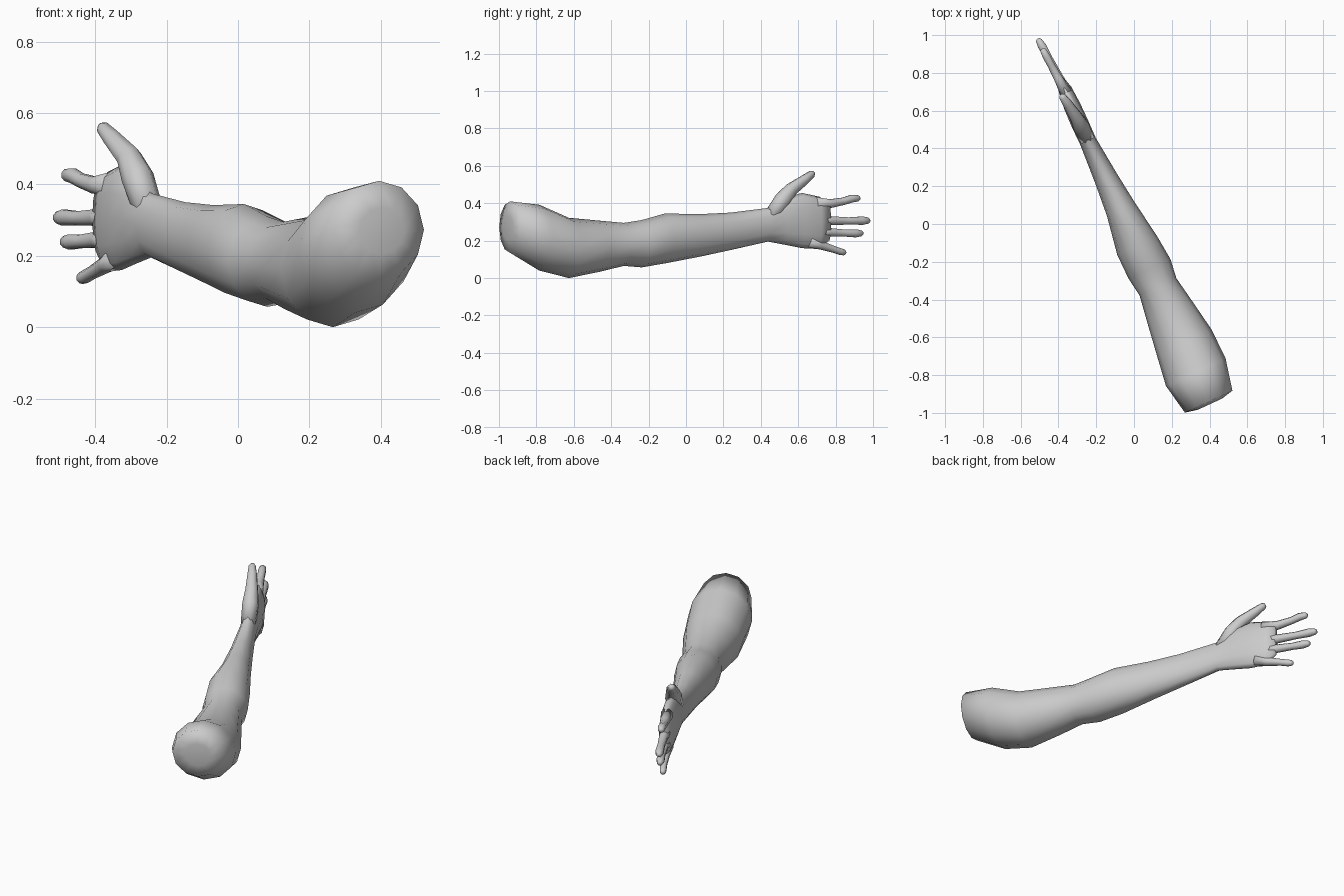
import bpy, bmesh, math
from mathutils import Vector

skin = bpy.data.materials.new("plain grey")
skin.diffuse_color = (0.6, 0.6, 0.6, 1)


def place(s, t, z):
    """Arm frame (s along the arm, t across it) to world."""
    return Vector((0.907 * t - 0.42 * s, 0.907 * s + 0.42 * t, z))


def loft(name, rings):
    """Skin a closed tube over rings of points and cap both ends."""
    bm = bmesh.new()
    loops = [[bm.verts.new(p) for p in ring] for ring in rings]
    n = len(loops[0])
    for a, b in zip(loops, loops[1:]):
        for i in range(n):
            j = (i + 1) % n
            bm.faces.new((a[i], a[j], b[j], b[i]))
    bm.faces.new(loops[0][::-1])
    bm.faces.new(loops[-1])
    bmesh.ops.recalc_face_normals(bm, faces=bm.faces)
    for f in bm.faces:
        f.smooth = True
    mesh = bpy.data.meshes.new(name)
    bm.to_mesh(mesh)
    bm.free()
    mesh.materials.append(skin)
    obj = bpy.data.objects.new(name, mesh)
    bpy.context.collection.objects.link(obj)


def oval(s, t0, t1, z0, z1, n=12):
    """Oval section of the arm, given by its limits."""
    return [place(s, (t0 + t1) / 2 + (t1 - t0) / 2 * math.cos(a),
                  (z0 + z1) / 2 + (z1 - z0) / 2 * math.sin(a))
            for a in (2 * math.pi * i / n for i in range(n))]


def finger(name, path, n=8):
    """Tapered tube along (s, t, z, radius) points with a rounded tip."""
    pts = [Vector(p[:3]) for p in path]
    rad = [p[3] for p in path]
    d = (pts[-1] - pts[-2]).normalized()
    pts.append(pts[-1] + d * rad[-1] * 0.65)
    rad.append(rad[-1] * 0.55)
    rings = []
    for i, p in enumerate(pts):
        d = pts[min(i + 1, len(pts) - 1)] - pts[max(i - 1, 0)]
        up = Vector((-d.z, 0, d.x)).normalized()
        side = d.cross(up).normalized()
        rings.append([place(*(p + rad[i] * (up * math.sin(a) + side * math.cos(a))))
                      for a in (2 * math.pi * (k + 0.5) / n for k in range(n))])
    loft(name, rings)


# Upper arm, elbow, forearm and palm: s, inner t, outer t, bottom z, top z
loft("arm_and_palm", [oval(*r) for r in (
    (-1.035, -0.105, 0.035, 0.205, 0.335),
    (-1.02, -0.175, 0.102, 0.135, 0.410),
    (-0.85, -0.207, 0.141, 0.040, 0.392),
    (-0.68, -0.182, 0.138, 0.000, 0.322),
    (-0.50, -0.155, 0.108, 0.033, 0.307),
    (-0.355, -0.132, 0.083, 0.065, 0.295),
    (-0.25, -0.148, 0.097, 0.057, 0.310),
    (-0.11, -0.149, 0.084, 0.078, 0.345),
    (0.10, -0.112, 0.052, 0.115, 0.342),
    (0.28, -0.096, 0.030, 0.150, 0.350),
    (0.50, -0.082, 0.008, 0.195, 0.375),
    (0.60, -0.083, 0.010, 0.178, 0.430),
    (0.70, -0.080, 0.010, 0.160, 0.455),
    (0.80, -0.068, 0.004, 0.155, 0.435),
    (0.86, -0.052, -0.012, 0.200, 0.405))])

# Thumb and fingers
finger("thumb", [(0.52, -0.037, 0.33, 0.042), (0.59, -0.037, 0.42, 0.046),
                 (0.64, -0.040, 0.475, 0.036), (0.725, -0.052, 0.527, 0.027),
                 (0.770, -0.060, 0.557, 0.020)])
finger("index_finger", [(0.78, -0.035, 0.400, 0.034), (0.87, -0.040, 0.398, 0.025),
                        (0.95, -0.045, 0.411, 0.021), (1.00, -0.048, 0.425, 0.022),
                        (1.035, -0.050, 0.426, 0.018)])
finger("middle_finger", [(0.78, -0.032, 0.310, 0.034), (0.87, -0.034, 0.307, 0.025),
                         (0.98, -0.040, 0.305, 0.021), (1.06, -0.046, 0.307, 0.024),
                         (1.093, -0.049, 0.307, 0.018)])
finger("ring_finger", [(0.78, -0.032, 0.245, 0.034), (0.86, -0.034, 0.245, 0.024),
                       (0.96, -0.040, 0.240, 0.020), (1.02, -0.044, 0.239, 0.023),
                       (1.053, -0.047, 0.239, 0.017)])
finger("little_finger", [(0.74, -0.032, 0.197, 0.034), (0.81, -0.034, 0.175, 0.024),
                         (0.89, -0.038, 0.153, 0.019), (0.93, -0.042, 0.141, 0.019),
                         (0.950, -0.044, 0.137, 0.017)])
